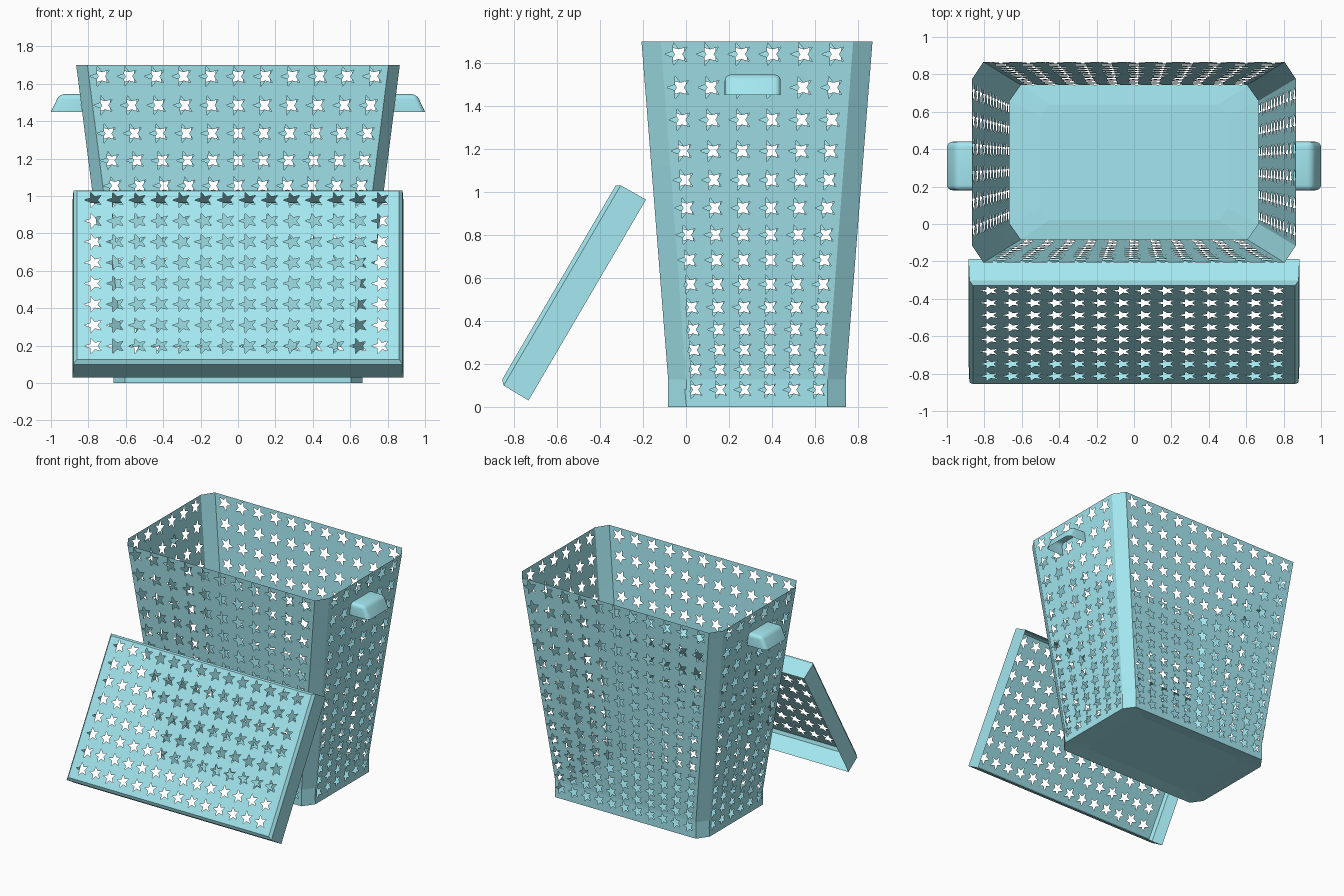
import bpy, bmesh
from math import sin, cos, radians
from mathutils import Vector
from mathutils.geometry import tessellate_polygon

if "Cube" in bpy.data.objects:
    bpy.data.objects.remove(bpy.data.objects["Cube"])

mat = bpy.data.materials.new("light_cyan")
mat.diffuse_color = (0.37, 0.80, 0.87, 1)
mat.use_nodes = True
mat.node_tree.nodes["Principled BSDF"].inputs["Base Color"].default_value = mat.diffuse_color


def finish(name, bm):
    bmesh.ops.remove_doubles(bm, verts=bm.verts[:], dist=0.0005)
    me = bpy.data.meshes.new(name)
    bm.to_mesh(me)
    bm.free()
    me.materials.append(mat)
    ob = bpy.data.objects.new(name, me)
    bpy.context.collection.objects.link(ob)
    return ob


def poly(bm, pts):
    return bm.faces.new([bm.verts.new(p) for p in pts])


def star_panel(bm, place, rows, bounds, n, half, pitch, offset, radius):
    """Sheet of cells, each pierced by a tilted five-pointed star."""
    def edge(j, v):
        if j in (0, n):
            return half(v) * (1 if j else -1)
        return offset + (j - n / 2) * pitch(v)

    for i, vc in enumerate(rows):
        v0, v1 = bounds[i], bounds[i + 1]
        for j in range(n):
            uc = offset + (j - (n - 1) / 2) * pitch(vc)
            outer = [Vector((edge(j, v0), v0, 0)), Vector((edge(j + 1, v0), v0, 0)),
                     Vector((edge(j + 1, v1), v1, 0)), Vector((edge(j, v1), v1, 0))]
            hole = []
            for k in range(10):
                a = radians(108 - 36 * k)
                r = radius(vc) * (0.42 if k % 2 else 1)
                hole.append(Vector((uc + r * cos(a), vc + r * sin(a), 0)))
            pts = outer + hole
            vs = [bm.verts.new(place(p.x, p.y)) for p in pts]
            for tri in tessellate_polygon([outer, hole]):
                a, b, c = (pts[t] for t in tri)
                area = (b - a).cross(c - a).z
                if abs(area) > 1e-9:
                    bm.faces.new([vs[t] for t in (tri if area > 0 else tri[::-1])])


# Basket: upright foot band, then tapered walls with chamfered corners
CY, H, FOOT = 0.33, 1.70, 0.127


def taper(a, b):
    return lambda z: a + (b - a) * max(0, (z - FOOT) / (H - FOOT))


hx, hy = taper(0.665, 0.865), taper(0.413, 0.537)
flat_x, flat_y = taper(0.605, 0.805), taper(0.328, 0.447)
sides = [lambda u, z: (u, CY - hy(z), z), lambda u, z: (hx(z), CY + u, z),
         lambda u, z: (-u, CY + hy(z), z), lambda u, z: (-hx(z), CY - u, z)]
rows = [0.08, 0.174, 0.265, 0.36, 0.463, 0.57, 0.683, 0.80, 0.925,
        1.055, 1.19, 1.335, 1.485, 1.64]
bounds = [0, FOOT] + [(a + b) / 2 for a, b in zip(rows[1:], rows[2:])] + [H]

bm = bmesh.new()
for k, place in enumerate(sides):
    wide = k % 2 == 0
    half = flat_x if wide else flat_y
    star_panel(bm, place, rows, bounds, 11 if wide else 6, half,
               taper(0.110, 0.147) if wide else taper(0.114, 0.147),
               -0.007, taper(0.044, 0.057))
    # solid corner strip to the next wall
    nxt, nhalf = sides[(k + 1) % 4], (flat_y if wide else flat_x)
    for z0, z1 in zip(bounds, bounds[1:]):
        poly(bm, [place(half(z0), z0), nxt(-nhalf(z0), z0),
                  nxt(-nhalf(z1), z1), place(half(z1), z1)])
finish("basket_walls", bm)

# Floor: octagon with a slightly raised middle
bm = bmesh.new()
ring = []
for k, place in enumerate(sides):
    half = (flat_y if k % 2 else flat_x)(0)
    ring += [Vector(place(-half, 0)), Vector(place(half, 0))]
mid = Vector((0, CY, 0))
inner = [mid + (p - mid) * 0.75 + Vector((0, 0, 0.012)) for p in ring]
for i in range(8):
    j = (i + 1) % 8
    poly(bm, [ring[j], ring[i], inner[i], inner[j]])
poly(bm, inner[::-1])
finish("basket_floor", bm)

# Handles: rounded hoods, open below and against the wall
bm = bmesh.new()
y0, y1, zb, zt = 0.18, 0.44, 1.45, 1.545
b = [bm.verts.new(p) for p in ((0.834, y0, zb), (1.0, y0, zb), (1.0, y1, zb), (0.834, y1, zb))]
t = [bm.verts.new(p) for p in ((0.845, y0, zt), (0.955, y0, zt), (0.955, y1, zt), (0.845, y1, zt))]
for i in range(3):
    bm.faces.new((b[i], b[i + 1], t[i + 1], t[i]))
bm.faces.new(t)
bmesh.ops.bevel(bm, geom=[e for e in bm.edges if len(e.link_faces) == 2],
                offset=0.028, segments=4, profile=0.5, affect='EDGES')
handles = finish("handles", bm)
m = handles.modifiers.new("mirror", 'MIRROR')
m.use_axis = (True, False, False)
m.use_mirror_merge = False
bpy.context.view_layer.objects.active = handles
handles.select_set(True)
bpy.ops.object.shade_smooth_by_angle(angle=radians(40))

# Lid: shallow open tray leaning in front of the basket
origin, up, out = Vector((0, -0.865, 0.11)), Vector((0, 0.505, 0.863)), Vector((0, -0.863, 0.505))


def lid(u, v, w=0):
    return origin + Vector((u, 0, 0)) + up * v + out * w


bm = bmesh.new()
L = 1.078
lrows = [0.102 + 0.1292 * i for i in range(8)]
lbounds = [0.02] + [(a + b) / 2 for a, b in zip(lrows, lrows[1:])] + [L - 0.014]
star_panel(bm, lid, lrows, lbounds, 14, lambda v: 0.862, lambda v: 0.118,
           -0.005, lambda v: 0.05)
loops = []
for u, v0, v1, w in ((0.862, 0.02, L - 0.014, 0), (0.88, 0, L, -0.02), (0.885, -0.002, L + 0.002, -0.155)):
    loops.append([lid(-u, v0, w), lid(u, v0, w), lid(u, v1, w), lid(-u, v1, w)])
for a, c in zip(loops, loops[1:]):
    for i in range(4):
        j = (i + 1) % 4
        poly(bm, [a[j], a[i], c[i], c[j]])
finish("lid", bm)
